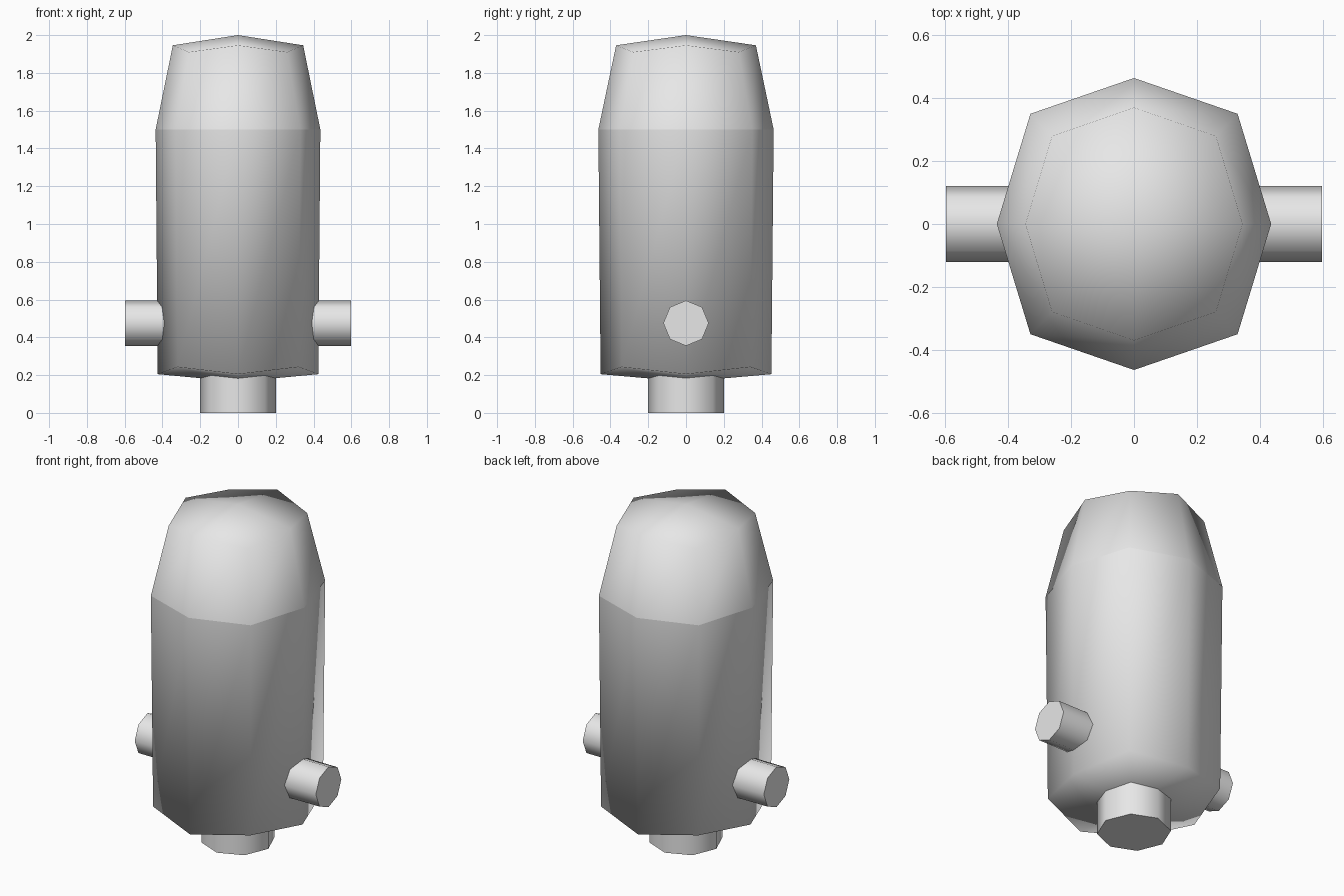
import bpy, bmesh
from math import radians

cube = bpy.data.objects.get("Cube")
if cube:
    bpy.data.objects.remove(cube, do_unlink=True)

grey = bpy.data.materials.new("light_grey")
grey.use_nodes = True
grey.diffuse_color = (0.8, 0.8, 0.8, 1)
grey.node_tree.nodes["Principled BSDF"].inputs["Base Color"].default_value = (0.8, 0.8, 0.8, 1)

# Eight points round a ring: straight directions alternate with full corners
OUTLINE = [(1, 0), (1, 1), (0, 1), (-1, 1), (-1, 0), (-1, -1), (0, -1), (1, -1)]
CORNER = 0.755


def add_ring(bm, rx, ry, z, corner_z):
    ring = []
    for x, y in OUTLINE:
        corner = x != 0 and y != 0
        k = CORNER if corner else 1
        ring.append(bm.verts.new((x * rx * k, y * ry * k, corner_z if corner else z)))
    return ring


def add_cap(bm, ring, z):
    # Four quads meeting at a raised centre
    centre = bm.verts.new((0, 0, z))
    for i in range(0, 8, 2):
        bm.faces.new((centre, ring[i], ring[i + 1], ring[(i + 2) % 8]))


# Rounded block body with a tapered nose
bm = bmesh.new()
bottom = add_ring(bm, 0.425, 0.452, 0.205, 0.243)
shoulder = add_ring(bm, 0.436, 0.464, 1.5, 1.5)
top = add_ring(bm, 0.345, 0.37, 1.946, 1.91)
for low, high in ((bottom, shoulder), (shoulder, top)):
    for i in range(8):
        j = (i + 1) % 8
        bm.faces.new((low[i], low[j], high[j], high[i]))
add_cap(bm, top, 2.0)
add_cap(bm, bottom, 0.165)
bmesh.ops.recalc_face_normals(bm, faces=bm.faces)
for face in bm.faces:
    face.smooth = True
# Crisp break where the nose begins
for i in range(8):
    bm.edges.get((shoulder[i], shoulder[(i + 1) % 8])).smooth = False
mesh = bpy.data.meshes.new("body")
bm.to_mesh(mesh)
bm.free()
mesh.materials.append(grey)
bpy.context.collection.objects.link(bpy.data.objects.new("body", mesh))


def peg(name, radius, depth, location, rotation=(0, 0, 0)):
    bpy.ops.mesh.primitive_cylinder_add(vertices=8, radius=radius, depth=depth,
                                        location=location, rotation=rotation)
    obj = bpy.context.object
    obj.name = name
    obj.data.materials.append(grey)
    bpy.ops.object.shade_smooth_by_angle(angle=radians(50))


# Base stub and the two side pegs
peg("base_stub", 0.2, 0.3, (0, 0, 0.15))
for side, name in ((1, "left_peg"), (-1, "right_peg")):
    peg(name, 0.12, 0.3, (side * 0.447, 0, 0.475), (0, radians(90), 0))
